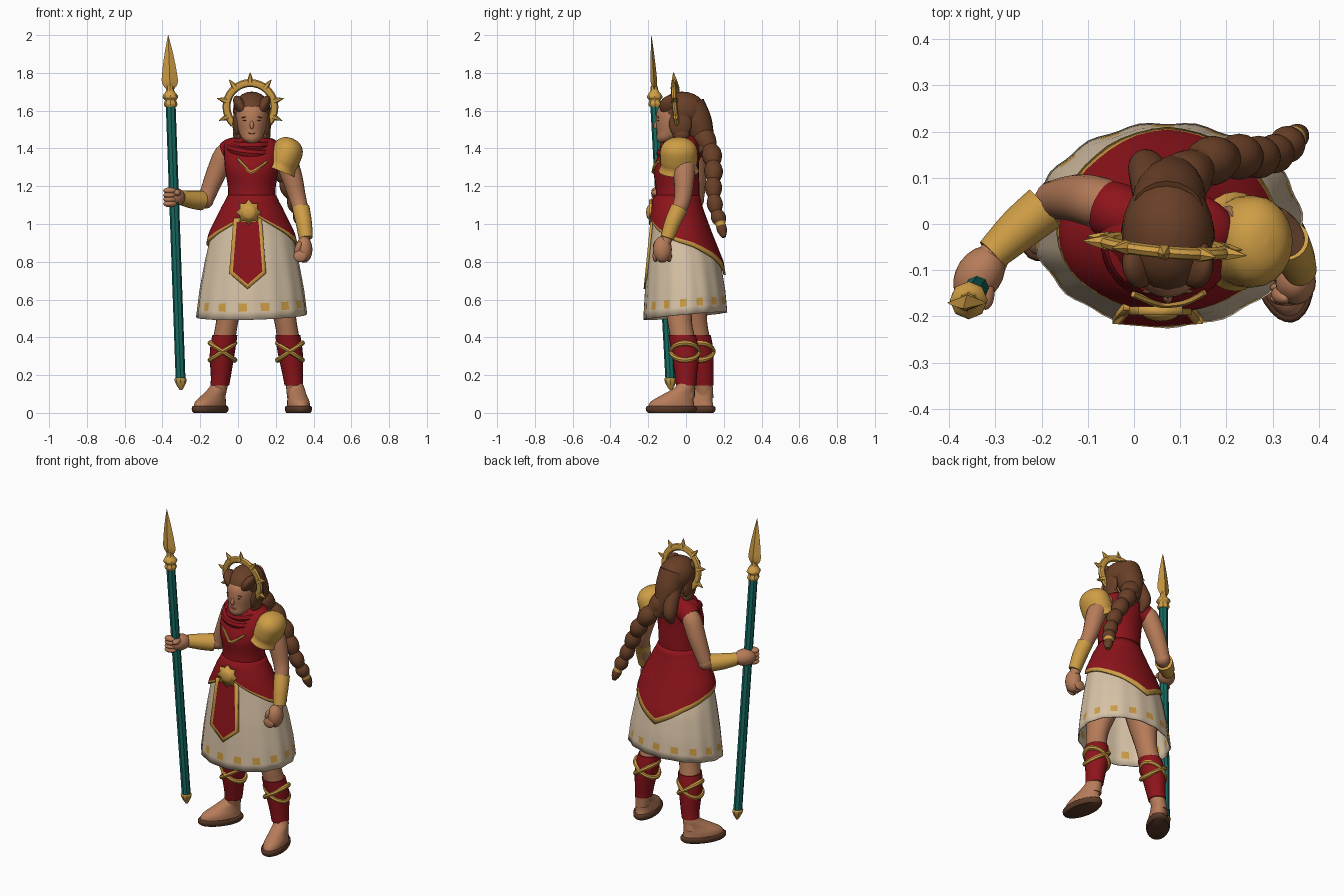
import bpy, bmesh
from math import sin, cos, pi
from mathutils import Vector, Matrix, Euler

if "Cube" in bpy.data.objects:
    bpy.data.objects.remove(bpy.data.objects["Cube"])


def material(name, *rgb):
    m = bpy.data.materials.new(name)
    m.use_nodes = True
    m.diffuse_color = (*rgb, 1)
    bsdf = m.node_tree.nodes["Principled BSDF"]
    bsdf.inputs["Base Color"].default_value = (*rgb, 1)
    bsdf.inputs["Roughness"].default_value = .8
    return m


SKIN = material("warm skin", .47, .2, .1)
HAIR = material("brown hair", .14, .05, .02)
RED = material("crimson cloth", .27, .007, .011)
GOLD = material("gold", .62, .34, .06)
CREAM = material("cream linen", .68, .54, .38)
TEAL = material("teal shaft", .008, .15, .125)
LEATHER = material("sandal leather", .1, .04, .02)
DARK = material("dark eye", .06, .025, .015)
LIP = material("lip", .38, .13, .075)
MID = .073  # sideways position of the body axis


def finish(name, bm, mats, matrix=None, solid=0):
    bmesh.ops.recalc_face_normals(bm, faces=bm.faces)
    for f in bm.faces:
        f.smooth = True
    for e in bm.edges:
        e.smooth = e.calc_face_angle(0) < .7
    me = bpy.data.meshes.new(name)
    bm.to_mesh(me)
    bm.free()
    for m in mats:
        me.materials.append(m)
    ob = bpy.data.objects.new(name, me)
    bpy.context.collection.objects.link(ob)
    if matrix:
        ob.matrix_world = matrix
    if solid:
        mod = ob.modifiers.new("thickness", "SOLIDIFY")
        mod.thickness, mod.offset = solid, 0
    return ob


def surf(name, fn, mats, nu=20, nv=16, rule=None, cap=True, loop=False, **kw):
    """Grid surface closed in u; fn(u, v) gives a point, rule(i, j) a material index."""
    bm = bmesh.new()
    rows = nv if loop else nv + 1
    g = [[bm.verts.new(fn(i / nu, j / nv)) for i in range(nu)] for j in range(rows)]
    for j in range(nv):
        for i in range(nu):
            k, n = (i + 1) % nu, (j + 1) % rows
            f = bm.faces.new((g[j][i], g[j][k], g[n][k], g[n][i]))
            f.material_index = rule(i, j) if rule else 0
    if cap and not loop:
        for r in (g[0], g[-1]):
            bm.faces.new(r)
    return finish(name, bm, mats, **kw)


def spline(rows, v):
    """Smooth interpolation through rows of numbers."""
    n = len(rows) - 1
    i = min(int(v * n), n - 1)
    t = v * n - i
    a, b, c, d = (rows[min(max(i + k, 0), n)] for k in (-1, 0, 1, 2))
    return [q + t / 2 * (r - p + t * (2 * p - 5 * q + 4 * r - s + t * (3 * (q - r) + s - p)))
            for p, q, r, s in zip(a, b, c, d)]


def table(rows, key):
    """Linear look-up in rows sorted by rising first value."""
    for a, b in zip(rows, rows[1:]):
        if key <= b[0]:
            break
    t = (key - a[0]) / (b[0] - a[0])
    return [p + (q - p) * t for p, q in zip(a[1:], b[1:])]


def stack(name, rows, *mats, **kw):
    """Horizontal ellipses: x, y, z, half width, half depth."""
    def fn(u, v):
        x, y, z, rx, ry = spline(rows, v)
        return x + rx * sin(2 * pi * u), y - ry * cos(2 * pi * u), z
    return surf(name, fn, mats, **kw)


def tube(name, rows, *mats, ref=(0, 1, 0), lumps=0, **kw):
    """Round tube through points x, y, z, radius."""
    def fn(u, v):
        x, y, z, r = spline(rows, v)
        p = Vector(spline(rows, min(v + .01, 1))[:3]) - Vector(spline(rows, max(v - .01, 0))[:3])
        a = p.cross(Vector(ref)).normalized()
        b = p.cross(a).normalized()
        if lumps:
            r *= .78 + .32 * abs(sin(lumps * pi * v))
        return Vector((x, y, z)) + r * (a * cos(2 * pi * u) + b * sin(2 * pi * u))
    return surf(name, fn, mats, **kw)


def hoop(name, centre, rx, ry, r, mat, dx=0, dy=0):
    """Closed band around the body, tilted by dx and dy."""
    def fn(u, v):
        a, b = 2 * pi * v, 2 * pi * u
        s, c = sin(a), cos(a)
        k = r * cos(b)
        return Vector(centre) + Vector(((rx + k) * s, -(ry + k) * c, r * sin(b) + dx * s - dy * c))
    return surf(name, fn, [mat], nu=8, nv=32, loop=True)


def ball(name, loc, size, mat, rot=(0, 0, 0)):
    bm = bmesh.new()
    bmesh.ops.create_uvsphere(bm, u_segments=20, v_segments=12, radius=1)
    return finish(name, bm, [mat], Matrix.LocRotScale(Vector(loc), Euler(rot), Vector(size)))


def body(rows):
    return [(MID, y, z, rx, ry) for z, y, rx, ry in rows]


# Vest, neck, cowl and gold trim on the chest
stack("vest", body([(1.04, -.045, .14, .125), (1.13, -.045, .128, .116), (1.2, -.045, .127, .116),
                    (1.29, -.052, .142, .12), (1.37, -.035, .147, .108), (1.42, -.015, .145, .092),
                    (1.45, -.01, .115, .07), (1.47, -.01, .05, .05)]), RED, nu=28, nv=24)
stack("neck", body([(1.4, -.025, .06, .06), (1.45, -.04, .05, .05), (1.52, -.05, .05, .05)]), SKIN)
hoop("cowl_upper", (MID - .005, -.04, 1.42), .078, .072, .028, RED, dy=.01)
hoop("cowl_lower", (MID - .012, -.045, 1.395), .1, .088, .025, RED, dx=-.012, dy=.02)
tube("chest_trim", [(MID - .075, -.152, 1.345, .007), (MID - .035, -.168, 1.305, .008), (MID - .005, -.173, 1.275, .009),
                    (MID + .04, -.168, 1.3, .008), (MID + .08, -.148, 1.33, .007)], GOLD, ref=(0, 0, 1), nu=6)

# Skirt and pointed overskirt share one flared profile
FLARE = [(.48, 0, .292, .22), (.65, -.003, .272, .208), (.8, -.01, .245, .19), (.95, -.03, .21, .15),
         (1.05, -.045, .16, .128), (1.1, -.045, .137, .118), (1.15, -.045, .123, .112)]
HEM = [(0, 1.06), (.5, 1), (1.2, .92), (1.9, .88), (2.5, .82), (pi, .73)]


def flare_point(a, z, grow, fold):
    y, rx, ry = table(FLARE, z)
    k = 1 + fold * cos(15 * a)
    return MID + (rx * k + grow) * sin(a), y - (ry * k + grow) * cos(a), z


def skirt_point(u, v):
    a = 2 * pi * u
    low = .513 - .02 * cos(a) + .008 * sin(a)
    return flare_point(a, 1.1 + (low - 1.1) * v, 0, .014 * v)


def overskirt_point(u, v):
    a = 2 * pi * u
    hem = table(HEM, min(a, 2 * pi - a))[0]
    return flare_point(a, 1.15 + (hem - 1.15) * v, .013 * min(1, 4 * v), 0)


surf("skirt", skirt_point, [CREAM, GOLD], nu=75, nv=14, cap=False, solid=.008,
     rule=lambda i, j: int(j == 12 and i % 5 in (2, 3)))
surf("overskirt", overskirt_point, [RED, GOLD], nu=48, nv=12, cap=False, solid=.012,
     rule=lambda i, j: int(j == 11))


def plate(name, outline, mats, solid, border=0):
    bm = bmesh.new()
    f = bm.faces.new([bm.verts.new(p) for p in outline])
    f.normal_update()
    if border:
        f.material_index = 1
        rim = bmesh.ops.inset_region(bm, faces=[f], thickness=border, use_boundary=True, use_even_offset=True)
        for r in rim["faces"]:
            r.material_index = 0
    return finish(name, bm, mats, solid=solid)


# Front panel with gold border, and sunburst buckle
half = [(.075, 1.03), (.098, .74), (0, .655)]
outline = half + [(-x, z) for x, z in half[1::-1]]
plate("front_panel", [(MID - .022 + x, -.18 - (1.03 - z) * .1, z) for x, z in outline],
      [GOLD, RED], .014, .019)
rays = [(pi * k / 8, .05 if k % 2 else .068) for k in range(16)]
plate("buckle_rays", [(MID - .016 + r * cos(a), -.188, 1.062 + r * sin(a)) for a, r in rays], [GOLD], .018)
ball("buckle_boss", (MID - .016, -.193, 1.062), (.04, .018, .04), GOLD)

# Head and face
stack("face", body([(1.43, -.115, .022, .025), (1.45, -.105, .05, .05), (1.49, -.07, .07, .085),
                    (1.55, -.06, .083, .1), (1.61, -.05, .084, .1), (1.66, -.03, .06, .07),
                    (1.68, -.03, .02, .03)]), SKIN, nu=24)
ball("nose", (MID, -.156, 1.525), (.011, .015, .024), SKIN, rot=(-.3, 0, 0))
ball("mouth", (MID, -.153, 1.481), (.02, .005, .005), LIP)
for side, word in ((-1, "right"), (1, "left")):
    ball(word + "_eye", (MID + side * .034, -.147, 1.548), (.013, .005, .004), DARK)
    ball(word + "_brow", (MID + side * .035, -.146, 1.566), (.02, .005, .003), HAIR, rot=(0, side * .15, 0))
    ball(word + "_temple_hair", (MID + side * .06, -.085, 1.625), (.03, .055, .06), HAIR, rot=(0, side * .5, 0))
    ball(word + "_side_hair", (MID + side * .078, -.03, 1.53), (.024, .06, .075), HAIR)
    ball(word + "_neck_lock", (MID + side * .07, -.025, 1.475), (.03, .045, .04), HAIR)

# Hair and long braid with a gold tie
ball("hair_cap", (MID, -.02, 1.6), (.1, .126, .101), HAIR)
tube("hair_back", [(MID, .02, 1.63, .08), (.078, .06, 1.54, .078), (.09, .09, 1.46, .06), (.13, .115, 1.38, .045)], HAIR)
tube("loose_lock", [(.05, .05, 1.55, .05), (.035, .1, 1.47, .045), (.025, .125, 1.4, .036), (.03, .1, 1.34, .01)], HAIR)
tube("braid", [(.09, .08, 1.48, .055), (.15, .13, 1.39, .05), (.22, .145, 1.29, .046), (.27, .145, 1.19, .042),
               (.31, .155, 1.09, .038), (.34, .18, 1.01, .034), (.365, .2, .93, .014)],
     HAIR, GOLD, nv=56, lumps=7, rule=lambda i, j: int(j in (47, 48)))

# Halo with seven spikes
tilt = Matrix.Translation((.066, -.048, 1.62)) @ Euler((.1, 0, -.09)).to_matrix().to_4x4()


def halo_point(u, v):
    a, b = pi * (-.25 + 1.5 * v), 2 * pi * u
    r = .127 + .021 * cos(b)
    return r * cos(a), .014 * sin(b), r * sin(a)


surf("halo_ring", halo_point, [GOLD], nu=8, nv=40, matrix=tilt)
for k in range(-3, 4):
    a = pi / 2 + k * .66
    ray = [(r * cos(a), 0, r * sin(a), w) for r, w in ((.13, .018), (.157, .011), (.184, .001))]
    tube("halo_spike", ray, GOLD, nu=6, nv=4, matrix=tilt)

# Bent right arm, holding the spear
tube("right_shoulder_strap", [(0, .01, 1.4, .062), (-.035, .025, 1.39, .064), (-.062, .036, 1.375, .06)], RED)
tube("right_upper_arm", [(-.03, .03, 1.39, .04), (-.07, .045, 1.37, .055), (-.115, .055, 1.27, .053),
                         (-.155, .055, 1.17, .045), (-.175, .05, 1.12, .042)], SKIN)
ball("right_elbow", (-.172, .052, 1.125), (.043, .043, .043), SKIN)
tube("right_forearm", [(-.17, .05, 1.125, .04), (-.24, -.01, 1.13, .038), (-.33, -.09, 1.145, .03)], SKIN, ref=(0, 0, 1))
tube("right_bracer", [(-.194, .034, 1.124, .052), (-.25, -.012, 1.13, .047), (-.308, -.066, 1.14, .037)], GOLD, ref=(0, 0, 1))
ball("right_hand", (-.335, -.11, 1.142), (.05, .068, .05), SKIN, rot=(0, 0, -.6))
for k in range(4):
    ball("right_finger", (-.36, -.156, 1.176 - k * .023), (.037, .027, .018), SKIN, rot=(0, 0, .3))
ball("right_thumb", (-.322, -.15, 1.165), (.02, .036, .018), SKIN)

# Lowered left arm
tube("left_upper_arm", [(.19, -.015, 1.4, .05), (.245, -.01, 1.35, .058), (.282, -.01, 1.26, .056),
                        (.312, -.015, 1.15, .046), (.332, -.04, 1.07, .04), (.355, -.11, .9, .028)], SKIN)
tube("left_bracer", [(.333, -.036, 1.085, .046), (.348, -.07, 1.01, .043), (.36, -.1, .925, .036)], GOLD)
ball("left_hand", (.35, -.125, .865), (.044, .05, .07), SKIN)
for k in range(4):
    ball("left_finger", (.33, -.162 + k * .024, .83), (.036, .015, .032), SKIN)
ball("left_thumb", (.318, -.155, .87), (.018, .018, .04), SKIN, rot=(.2, .3, 0))

# Shoulder guard
guard = Matrix.Translation((.252, -.038, 1.36)) @ Euler((0, .4, 0)).to_matrix().to_4x4()
stack("shoulder_guard", [(0, 0, h, r, r * 1.2) for h, r in ((.1, .002), (.09, .045), (.05, .078), (-.02, .083),
                         (-.055, .08), (-.085, .09))], GOLD, nu=24, matrix=guard)

# Legs with wrapped greaves and sandals
LEGS = {
    "left": ([(.15, -.02, .95), (.2, -.03, .7), (.248, -.035, .5), (.275, -.005, .33), (.293, 0, .17), (.302, 0, .08)],
             (.32, -.078), .17),
    "right": ([(0, 0, .95), (-.03, .03, .7), (-.055, .045, .5), (-.082, .072, .33), (-.093, .09, .17), (-.11, .1, .08)],
              (-.148, .038), -.62)}
WIDTH = (.1, .088, .06, .06, .044, .042)
for side, (path, spot, turn) in LEGS.items():
    leg = [(*p, w, w * 1.1) for p, w in zip(path, WIDTH)]
    stack(side + "_leg", leg, SKIN, nv=24)
    wrap = [spline(leg, .5 + .34 * k / 6) for k in range(7)]
    stack(side + "_greave", [(x, y, z, a + .007, b + .007) for x, y, z, a, b in wrap], RED)
    x, y, z, a, b = spline(leg, .6)
    for lean in (-.045, .045):
        hoop(side + "_greave_wrap", (x, y, z - .005), a + .004, b + .004, .015, GOLD, dx=lean)
    place = Matrix.Translation((*spot, 0)) @ Matrix.Rotation(turn, 4, "Z")
    stack(side + "_sole", [(0, 0, z, w, w * 2) for z, w in ((0, .062), (.012, .068), (.03, .068), (.036, .064))],
          LEATHER, nu=28, nv=6, matrix=place)
    stack(side + "_foot", [(0, 0, .025, .059, .127), (0, .005, .06, .057, .115), (0, .035, .095, .048, .085),
                           (0, .07, .135, .042, .05), (0, .075, .17, .03, .035)], SKIN, nu=24, matrix=place)


# Spear, leaning slightly
def spear(name, rows, mat, sides, flat=1):
    line = [(-.302 - .036 * (z - .12), -.08 - .055 * (z - .12), z, r, r * flat) for z, r in rows]
    return stack(name, line, mat, nu=sides, nv=4 * len(rows) - 4)


spear("spear_shaft", [(.16, .026), (1.64, .026)], TEAL, 8)
spear("spear_foot", [(.12, .006), (.15, .024), (.175, .032), (.185, .028)], GOLD, 8)
spear("spear_collar", [(1.62, .03), (1.635, .036), (1.655, .03), (1.67, .041), (1.685, .036), (1.705, .022), (1.73, .018)], GOLD, 8)
spear("spear_blade", [(1.705, .014), (1.745, .041), (1.8, .039), (1.9, .023), (2, .001)], GOLD, 4, .4)
